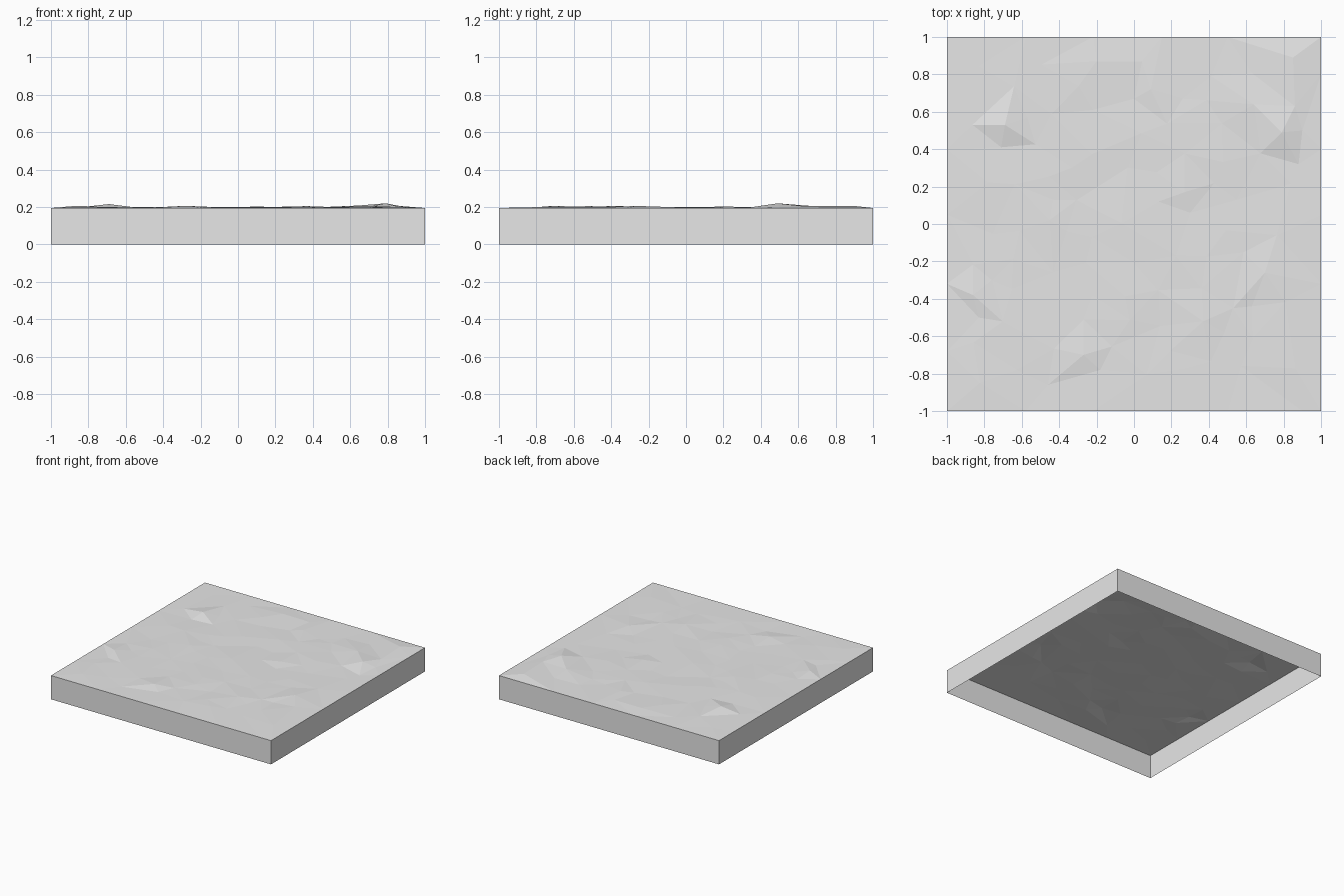
import bpy
import bmesh
import random
from mathutils import Vector
from mathutils.geometry import delaunay_2d_cdt

random.seed(7)
RIM = 0.195      # height of the flat outer rim
STEP = 0.16      # spacing of the rough ground facets

cube = bpy.data.objects.get("Cube")
if cube:
    bpy.data.objects.remove(cube, do_unlink=True)

stone = bpy.data.materials.new("stone_grey")
stone.use_nodes = True
stone.diffuse_color = (0.8, 0.8, 0.8, 1)
stone.node_tree.nodes["Principled BSDF"].inputs["Base Color"].default_value = (0.8, 0.8, 0.8, 1)


def add_object(name, bm):
    mesh = bpy.data.meshes.new(name)
    bm.to_mesh(mesh)
    bm.free()
    mesh.materials.append(stone)
    obj = bpy.data.objects.new(name, mesh)
    bpy.context.scene.collection.objects.link(obj)
    return obj


# Side walls: a box without top and bottom
bm = bmesh.new()
bmesh.ops.create_cube(bm, size=2)
for v in bm.verts:
    v.co.z = RIM if v.co.z > 0 else 0
bm.normal_update()
caps = [f for f in bm.faces if abs(f.normal.z) > 0.5]
bmesh.ops.delete(bm, geom=caps, context='FACES_ONLY')
add_object("side_walls", bm)

# Main bumps and creases: x, y, rise above the rim
bumps = [
    (-0.69, 0.53, 0.021), (-0.57, 0.57, 0.002), (-0.71, 0.41, 0),
    (0.64, 0.64, 0.013), (0.79, 0.49, 0.025), (0.88, 0.32, 0),
    (0.86, 0.63, 0.010), (0.85, 0.89, 0.012), (0.90, 0.50, 0.004),
    (-0.86, -0.38, 0.012), (-0.83, -0.50, 0), (-0.76, -0.30, 0.002),
    (0.00, 0.67, 0), (0.09, 0.72, 0.009), (0.26, 0.67, 0),
    (0.13, 0.12, 0.003), (0.27, 0.17, 0.008), (0.55, 0.13, 0.001),
    (0.30, 0.06, 0), (-0.46, -0.86, 0), (-0.27, -0.70, 0.012),
    (-0.18, -0.78, 0), (0.37, -0.52, 0.010), (0.28, -0.77, 0.004),
    (0.70, -0.26, 0.011), (0.63, -0.44, 0.001), (0.53, -0.45, 0.004),
    (-0.20, 0.87, 0.007), (-0.22, 0.61, 0.001),
]
points = [Vector(b) for b in bumps]

# Rim points, kept level so the surface meets the walls
for sx, sy in ((1, 1), (-1, 1), (-1, -1), (1, -1)):
    points.append(Vector((sx, sy, 0)))
for t in (-0.68, -0.32, 0.05, 0.4, 0.8):
    for s in (-1, 1):
        points.append(Vector((s, t, 0)))
        points.append(Vector((t + 0.1, s, 0)))

# Rough ground: scattered points between the bumps
half = 5
for i in range(-half, half + 1):
    for j in range(-half, half + 1):
        p = Vector((i * STEP + random.uniform(-0.07, 0.07),
                    j * STEP + random.uniform(-0.07, 0.07), 0))
        if min((p.xy - q.xy).length for q in points) > 0.11:
            p.z = random.uniform(0, 0.006)
            points.append(p)

# Triangulate the ground into flat facets
coords, _, faces, origin, _, _ = delaunay_2d_cdt([p.xy for p in points], [], [], 0, 1e-5)
bm = bmesh.new()
verts = [bm.verts.new((c.x, c.y, RIM + points[o[0]].z)) for c, o in zip(coords, origin)]
for f in faces:
    bm.faces.new([verts[k] for k in f])
bm.normal_update()
for f in bm.faces:
    if f.normal.z < 0:
        f.normal_flip()
add_object("rough_ground", bm)
